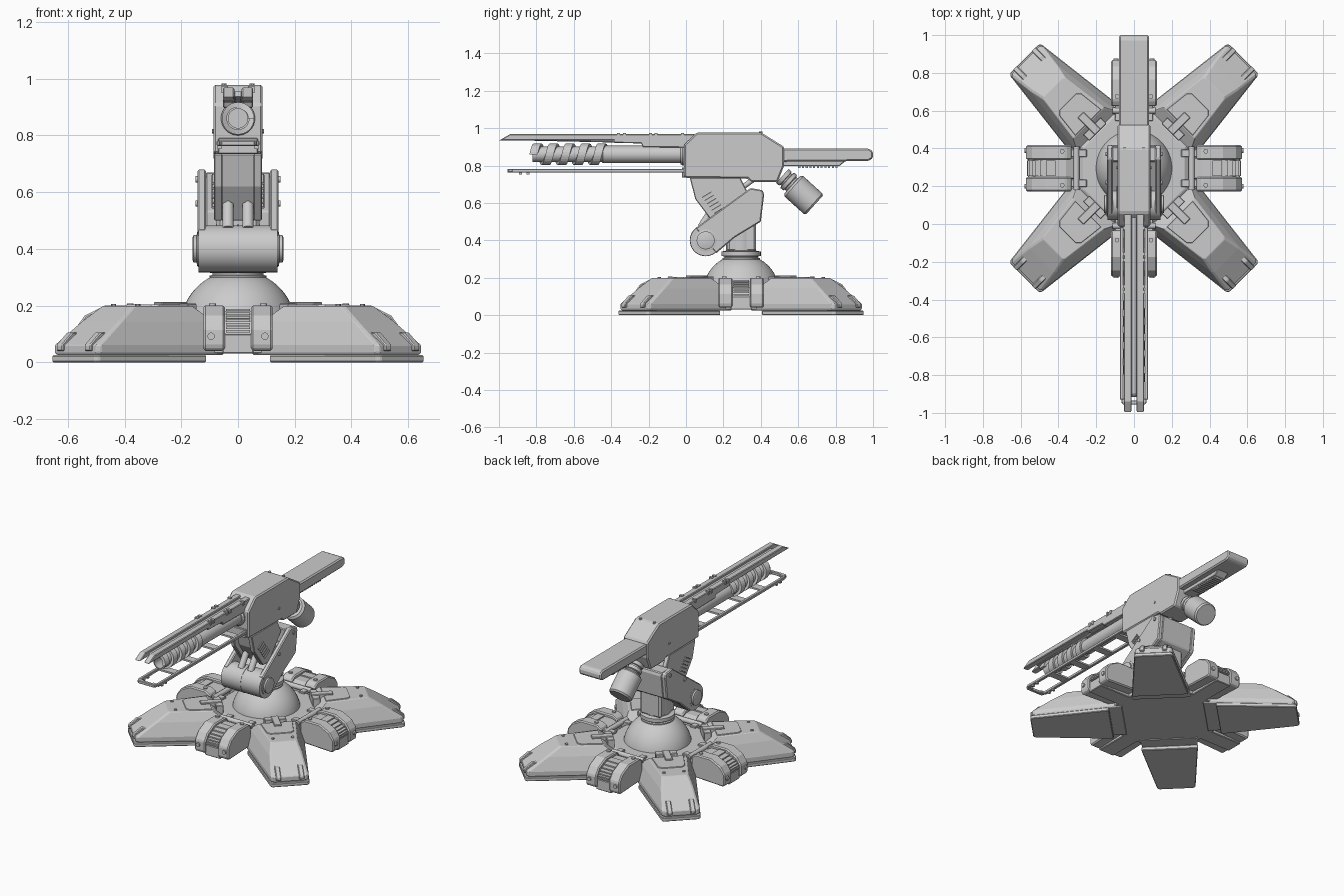
import bpy, bmesh, math
from mathutils import Matrix, Vector

I = Matrix.Identity(4)


def finish(name, bm, M=I, bevel=0.0):
    bmesh.ops.recalc_face_normals(bm, faces=bm.faces)
    bm.transform(M)
    me = bpy.data.meshes.new(name)
    bm.to_mesh(me)
    bm.free()
    ob = bpy.data.objects.new(name, me)
    bpy.context.collection.objects.link(ob)
    if bevel:
        mod = ob.modifiers.new("bevel", 'BEVEL')
        mod.width, mod.segments, mod.limit_method = bevel, 1, 'ANGLE'
    return ob


def loft(name, rings, M=I, bevel=0.0, closed=False):
    """Skin rings of equal point count, capping the ends."""
    bm = bmesh.new()
    rs = [[bm.verts.new(p) for p in r] for r in rings]
    n = len(rs[0])
    for a, b in zip(rs, rs[1:]):
        for i in range(n):
            bm.faces.new((a[i], a[(i + 1) % n], b[(i + 1) % n], b[i]))
    bm.faces.new(rs[0])
    bm.faces.new(rs[-1])
    return finish(name, bm, M, bevel)


def prism(name, pts, x0, x1, M=I, bevel=0.004):
    """Extrude a (y, z) profile along x."""
    return loft(name, [[(x, y, z) for y, z in pts] for x in (x0, x1)], M, bevel)


def box(name, x, y, z, M=I, bevel=0.003):
    return prism(name, [(y[0], z[0]), (y[1], z[0]), (y[1], z[1]), (y[0], z[1])], x[0], x[1], M, bevel)


def lathe(name, p, d, prof, M=I, n=32):
    """Revolve (radius, distance) pairs about direction d from p."""
    Q = Vector(d).to_track_quat('Z', 'Y').to_matrix().to_4x4()
    rings = [[(r * math.cos(2 * math.pi * i / n), r * math.sin(2 * math.pi * i / n), h)
              for i in range(n)] for r, h in prof]
    ob = loft(name, rings, M @ Matrix.Translation(p) @ Q)
    bpy.context.view_layer.objects.active = ob
    bpy.ops.object.select_all(action='DESELECT')
    ob.select_set(True)
    bpy.ops.object.shade_smooth_by_angle(angle=math.radians(35))
    return ob


def rod(name, a, b, r, M=I, n=16):
    d = Vector(b) - Vector(a)
    return lathe(name, a, d, [(r, 0), (r, d.length)], M, n)


def slab(z, u0, u1, w0, w1, c=0.0):
    """Tapered plan outline with clipped outer corners; outward is +y."""
    return [(-w0, u0, z), (w0, u0, z), (w1, u1 - c, z), (w1 - c, u1, z), (c - w1, u1, z), (-w1, u1 - c, z)]


CENTRE = Matrix.Translation((0, 0.295, 0))


def spin(deg):
    return CENTRE @ Matrix.Rotation(math.radians(deg), 4, 'Z')


# Hub and dome
def octagon(r, z):
    return [(r * math.cos(math.pi / 8 + k * math.pi / 4), r * math.sin(math.pi / 8 + k * math.pi / 4), z)
            for k in range(8)]


loft("hub", [octagon(0.36, 0.03), octagon(0.36, 0.11), octagon(0.29, 0.16)], CENTRE, 0.004)
dome = [(0.205 * math.cos(t), 0.12 + 0.205 * math.sin(t)) for t in [math.radians(a) for a in range(0, 64, 6)]]
lathe("dome", (0, 0, 0), (0, 0, 1), dome + [(0.095, 0.30)], CENTRE, 48)
lathe("neck_ring", (0, 0, 0.29), (0, 0, 1),
      [(0.1, 0), (0.1, 0.015), (0.09, 0.018), (0.09, 0.024), (0.105, 0.027), (0.105, 0.05), (0.08, 0.055), (0.08, 0.2)],
      CENTRE, 40)

# Four large diagonal legs
for i, a in enumerate((45, 135, 225, 315)):
    M = spin(a)
    loft(f"foot_plate_{i}", [slab(0, 0.33, 0.82, 0.175, 0.118, 0.012), slab(0.025, 0.33, 0.82, 0.175, 0.118, 0.012)], M, 0.004)
    loft(f"leg_shell_{i}", [slab(0.025, 0.25, 0.805, 0.178, 0.108, 0.012), slab(0.035, 0.25, 0.81, 0.182, 0.115, 0.012),
                            slab(0.06, 0.25, 0.81, 0.182, 0.115, 0.012), slab(0.143, 0.27, 0.69, 0.15, 0.1, 0.012),
                            slab(0.198, 0.34, 0.605, 0.115, 0.082, 0.012)], M, 0.003)
    loft(f"leg_top_panel_{i}", [slab(0.19, 0.34, 0.5, 0.1, 0.085, 0.02), slab(0.203, 0.345, 0.495, 0.095, 0.08, 0.02)], M)
    box(f"leg_latch_stem_{i}", (-0.022, 0.022), (0.27, 0.40), (0.14, 0.212), M)
    box(f"leg_latch_bar_{i}", (-0.065, 0.065), (0.27, 0.315), (0.13, 0.207), M)
    for s in (-1, 1):
        prism(f"toe_clip_{i}", [(0.70, 0.04), (0.822, 0.04), (0.822, 0.062), (0.77, 0.105), (0.74, 0.105)],
              s * 0.055, s * 0.085, M)
        rod(f"leg_bolt_{i}", (s * 0.06, 0.56, 0.19), (s * 0.06, 0.56, 0.205), 0.009, M, 10)

# Four small pods between the legs
cheek = [(0.33, 0.05), (0.33, 0.18), (0.36, 0.2), (0.47, 0.2), (0.54, 0.165), (0.572, 0.12), (0.572, 0.055), (0.56, 0.04)]
core = [(0.30, 0.03), (0.30, 0.15), (0.36, 0.18), (0.46, 0.18), (0.525, 0.145), (0.545, 0.1), (0.56, 0.1), (0.56, 0.03)]
for i, a in enumerate((0, 90, 180, 270)):
    M = spin(a)
    prism(f"pod_core_{i}", core, -0.056, 0.056, M)
    for k in range(7):
        z = 0.105 + k * 0.0125
        u = 0.566 - 0.10 * (k / 6) ** 2
        box(f"pod_louvre_{i}", (-0.042, 0.042), (u - 0.05, u), (z, z + 0.008), M, 0)
    for s in (-1, 1):
        prism(f"pod_cheek_{i}", cheek, s * 0.046, s * 0.122, M, 0.007)
        rod(f"pod_bolt_{i}", (s * 0.095, 0.56, 0.092), (s * 0.095, 0.58, 0.092), 0.013, M, 12)
        rod(f"pod_top_bolt_{i}", (s * 0.09, 0.38, 0.19), (s * 0.09, 0.38, 0.208), 0.012, M, 12)
        box(f"pod_hinge_arm_{i}", (s * 0.06, s * 0.1), (0.25, 0.35), (0.11, 0.172), M)
    rod(f"pod_hinge_pin_{i}", (-0.115, 0.305, 0.165), (0.115, 0.305, 0.165), 0.016, M)

# Elbow: pedestal, hinge drum and lower arm frame
box("pedestal", (-0.075, 0.075), (0.22, 0.375), (0.34, 0.58), bevel=0.012)
rod("elbow_drum", (-0.14, 0.105, 0.4), (0.14, 0.105, 0.4), 0.083, n=40)
rod("elbow_drum_seam", (-0.004, 0.105, 0.4), (0.004, 0.105, 0.4), 0.085, n=40)
arm = [(0.05, 0.465), (0.345, 0.68), (0.41, 0.668), (0.418, 0.645), (0.40, 0.50), (0.26, 0.415), (0.16, 0.33)]
for s in (-1, 1):
    prism("arm_side_plate", arm, s * 0.112, s * 0.143, bevel=0.006)
    lathe("elbow_cap", (s * 0.14, 0.105, 0.4), (s, 0, 0), [(0.06, 0), (0.06, 0.004), (0.048, 0.006), (0.048, 0.017), (0.04, 0.02)])
    for y, z in ((0.37, 0.645), (0.22, 0.56)):
        rod("arm_bolt", (s * 0.14, y, z), (s * 0.15, y, z), 0.011, n=12)
    rod("piston_sleeve", (s * 0.035, 0.08, 0.47), (s * 0.035, 0.135, 0.555), 0.02)
    rod("piston_rod", (s * 0.035, 0.12, 0.53), (s * 0.035, 0.16, 0.62), 0.012)
prism("arm_back_plate", [(0.33, 0.67), (0.41, 0.667), (0.417, 0.645), (0.40, 0.50), (0.26, 0.415), (0.16, 0.33), (0.13, 0.42), (0.33, 0.53)],
      -0.115, 0.115, bevel=0.005)

# Upper arm carrying the gun
prism("upper_arm", [(0.02, 0.735), (0.05, 0.62), (0.14, 0.5), (0.2, 0.5), (0.33, 0.655), (0.29, 0.735)], 0.055, 0.085)
prism("upper_arm", [(0.02, 0.735), (0.05, 0.62), (0.14, 0.5), (0.2, 0.5), (0.33, 0.655), (0.29, 0.735)], -0.085, -0.055)
prism("upper_arm_core", [(0.06, 0.735), (0.09, 0.62), (0.17, 0.5), (0.2, 0.5), (0.32, 0.655), (0.28, 0.735)], -0.06, 0.06)
for s in (-1, 1):
    for k in range(6):
        y, z = 0.085 + k * 0.013, 0.63 - k * 0.017
        rod("arm_vent_rib", (s * 0.088, y, z), (s * 0.088, y + 0.05, z + 0.03), 0.005, n=6)
rod("rear_strut", (0, 0.27, 0.66), (0, 0.38, 0.74), 0.014)

# Receiver and stock
prism("receiver", [(-0.012, 0.91), (0.06, 0.978), (0.40, 0.978), (0.525, 0.90), (0.525, 0.80), (0.49, 0.712), (0.35, 0.712),
                   (0.33, 0.73), (-0.012, 0.735)], -0.087, 0.087, bevel=0.008)
box("receiver_front_lip", (-0.07, 0.07), (-0.022, 0.05), (0.735, 0.79))
for s in (-1, 1):
    rod("receiver_pin", (s * 0.08, 0.3, 0.815), (s * 0.092, 0.3, 0.815), 0.008, n=10)
    rod("receiver_top_screw", (s * 0.05, 0.4, 0.97), (s * 0.05, 0.4, 0.983), 0.009, n=10)
prism("stock", [(0.5, 0.89), (0.98, 0.89), (1.0, 0.875), (1.0, 0.84), (0.975, 0.824), (0.5, 0.82)], -0.08, 0.08, bevel=0.008)
prism("stock_under_rail", [(0.52, 0.83), (0.86, 0.83), (0.82, 0.797), (0.52, 0.797)], -0.04, 0.04)
for k in range(11):
    box("stock_rail_tooth", (-0.035, 0.035), (0.60 + k * 0.02, 0.611 + k * 0.02), (0.786, 0.80), bevel=0)

# Canister under the stock
lathe("canister", (0, 0.515, 0.745), (0, 0.74, -0.67),
      [(0.05, 0), (0.05, 0.022), (0.042, 0.025), (0.042, 0.032), (0.055, 0.035), (0.055, 0.055), (0.045, 0.06),
       (0.045, 0.07), (0.062, 0.072), (0.074, 0.084), (0.074, 0.222), (0.066, 0.232)])

# Barrel with a coiled sleeve
lathe("barrel", (0, 0.03, 0.86), (0, -1, 0), [(0.046, 0), (0.046, 0.475), (0.041, 0.48), (0.041, 0.85), (0.034, 0.85), (0.034, 0.6)])
rings = []
for k in range(4 * 28 + 15):
    t = 2 * math.pi * k / 28
    y = -0.815 + 0.086 * k / 28
    rings.append([(r * math.cos(t), y + d, 0.86 + r * math.sin(t))
                  for r, d in ((0.036, -0.022), (0.057, -0.022), (0.057, 0.022), (0.036, 0.022))])
loft("barrel_coil", rings)
lathe("barrel_collar", (0, 0.03, 0.86), (0, -1, 0), [(0.06, 0), (0.06, 0.05), (0.052, 0.06)])

# Upper rail: grooved pair of bars with clips
top = [(-1.0, 0.934), (-0.94, 0.968), (0.08, 0.968), (0.08, 0.895), (-0.23, 0.899), (-0.24, 0.918), (-0.385, 0.922), (-0.385, 0.934)]
for s in (-1, 1):
    prism("upper_rail_bar", top, s * 0.013, s * 0.053)
    for y in (-0.36, -0.33, -0.19, -0.16, -0.02):
        box("rail_clip", (s * 0.035, s * 0.058), (y - 0.008, y + 0.008), (0.95, 0.974), bevel=0)
prism("upper_rail_floor", [(-0.92, 0.935), (-0.9, 0.955), (0.08, 0.955), (0.08, 0.9), (-0.24, 0.92)], -0.015, 0.015)

# Lower ladder frame
for s in (-1, 1):
    box("ladder_rail", (s * 0.055, s * 0.075), (-0.93, 0.03), (0.763, 0.782))
    prism("ladder_corner", [(-0.925, 0.763), (-0.925, 0.782), (-0.95, 0.782), (-0.95, 0.763)], s * 0.03, s * 0.067)
    for y in (-0.885, -0.845):
        box("ladder_stud", (s * 0.058, s * 0.072), (y - 0.007, y + 0.007), (0.752, 0.77), bevel=0)
box("ladder_front_bar", (-0.06, 0.06), (-0.955, -0.935), (0.763, 0.782))
for y in (-0.72, -0.52, -0.3, -0.1):
    box("ladder_rung", (-0.06, 0.06), (y - 0.025, y + 0.025), (0.767, 0.778), bevel=0)
